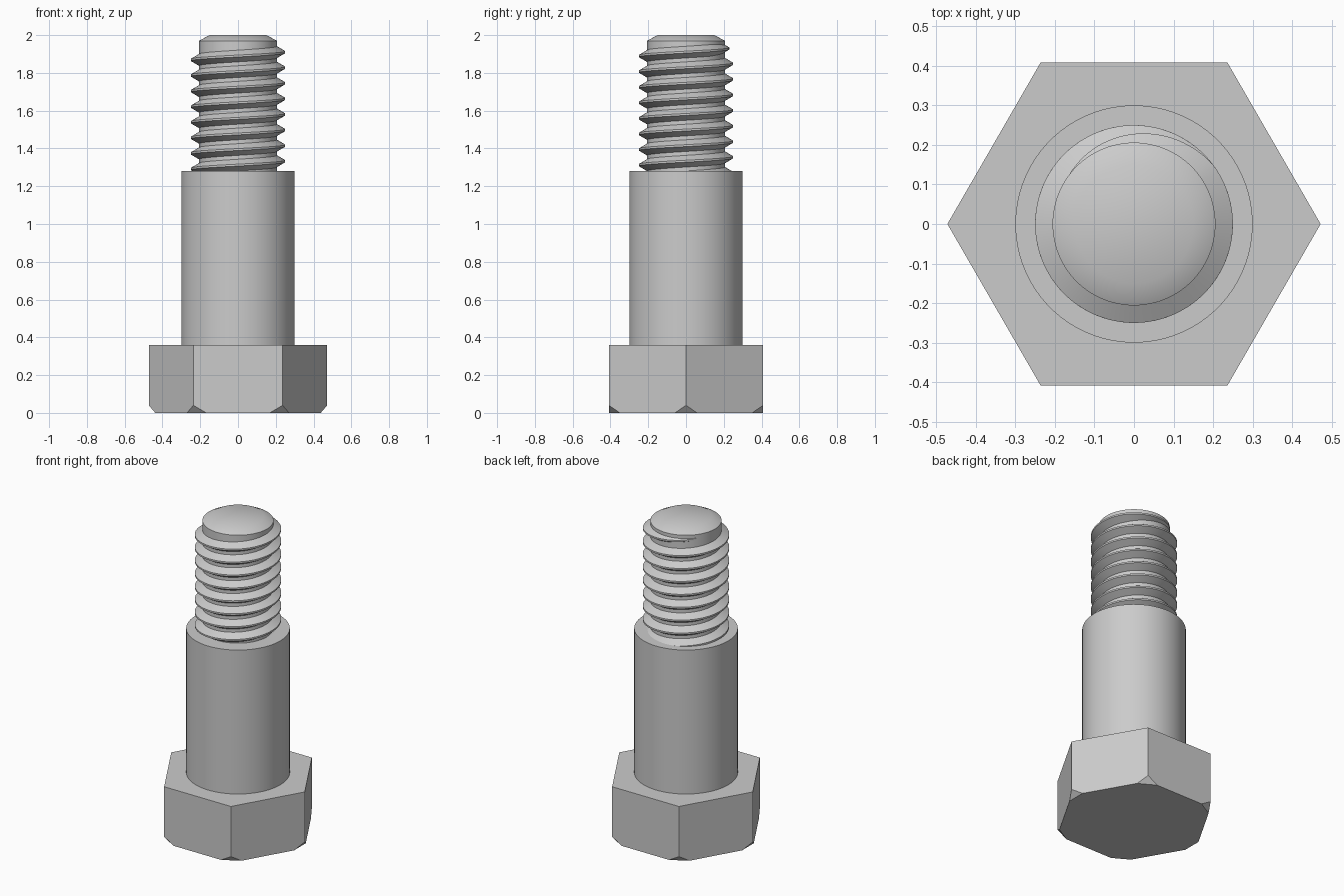
import bpy, bmesh
from math import sin, cos, pi, radians
from mathutils import Vector

if "Cube" in bpy.data.objects:
    bpy.data.objects.remove(bpy.data.objects["Cube"])

steel = bpy.data.materials.new("grey steel")
steel.use_nodes = True
GREY = (0.6, 0.6, 0.6, 1)
steel.diffuse_color = GREY
steel.node_tree.nodes["Principled BSDF"].inputs["Base Color"].default_value = GREY

SEG = 96             # segments per turn
PITCH = 0.0825
MINOR, MAJOR = 0.206, 0.25
SHOULDER_Z = 1.28


def finish(name, bm, smooth=True):
    bmesh.ops.recalc_face_normals(bm, faces=bm.faces)
    mesh = bpy.data.meshes.new(name)
    bm.to_mesh(mesh)
    bm.free()
    mesh.materials.append(steel)
    obj = bpy.data.objects.new(name, mesh)
    bpy.context.collection.objects.link(obj)
    if smooth:
        mesh.shade_smooth()
        mesh.set_sharp_from_angle(angle=radians(30))
    return obj


def polar(r, a, z):
    return Vector((r * cos(a), r * sin(a), z))


def skin(bm, rings, closed):
    """Bridge successive point rings; cap both ends."""
    rows = [[bm.verts.new(p) for p in ring] for ring in rings]
    n = len(rows[0])
    for a, b in zip(rows, rows[1:]):
        for i in range(n):
            j = (i + 1) % n
            bm.faces.new((a[i], a[j], b[j], b[i]))
    bm.faces.new(rows[0])
    bm.faces.new(rows[-1])


def turned(name, profile):
    bm = bmesh.new()
    skin(bm, [[polar(r, 2 * pi * i / SEG, z) for i in range(SEG)]
              for r, z in profile], True)
    return finish(name, bm)


# Hexagonal head with the lower corners cut off flat
bm = bmesh.new()
HEX_R, CUT, CUT_Z = 0.472, 0.068, 0.04
corners = [polar(HEX_R, k * pi / 3, 0) for k in range(6)]
for k, c in enumerate(corners):
    bm.verts.new(c + Vector((0, 0, 0.36)))
    bm.verts.new(c + Vector((0, 0, CUT_Z)))
    for neighbour in (corners[k - 1], corners[(k + 1) % 6]):
        bm.verts.new(c + (neighbour - c).normalized() * CUT)
bmesh.ops.convex_hull(bm, input=bm.verts)
bmesh.ops.dissolve_limit(bm, angle_limit=radians(1), verts=bm.verts, edges=bm.edges)
finish("hex_head", bm, smooth=False)

# Plain shoulder and the threaded core with its chamfered tip
turned("shoulder", [(0.3, 0.36), (0.3, SHOULDER_Z)])
turned("thread_core", [(MINOR, SHOULDER_Z), (MINOR, 1.97), (0.15, 2.0)])

# Right-hand thread: rises out of the shoulder and sinks into the core at the top
TURNS = 8
fade_start, fade_end = radians(37), radians(145)
first = -2 * pi * TURNS
count = int((fade_end - first) / (2 * pi) * SEG)
root_half, crest_half = PITCH * 3 / 8, PITCH / 16
rings = []
for i in range(count + 1):
    a = first + (fade_end - first) * i / count
    z = 1.91 + PITCH * a / (2 * pi)
    sink = max(0, (a - fade_start) / (fade_end - fade_start)) * (MAJOR - MINOR + 0.001)
    rings.append([polar(MINOR - 0.02 - sink, a, z - root_half),
                  polar(MINOR - sink, a, z - root_half),
                  polar(MAJOR - sink, a, z - crest_half),
                  polar(MAJOR - sink, a, z + crest_half),
                  polar(MINOR - sink, a, z + root_half),
                  polar(MINOR - 0.02 - sink, a, z + root_half)])
bm = bmesh.new()
skin(bm, rings, False)
finish("screw_thread", bm)
